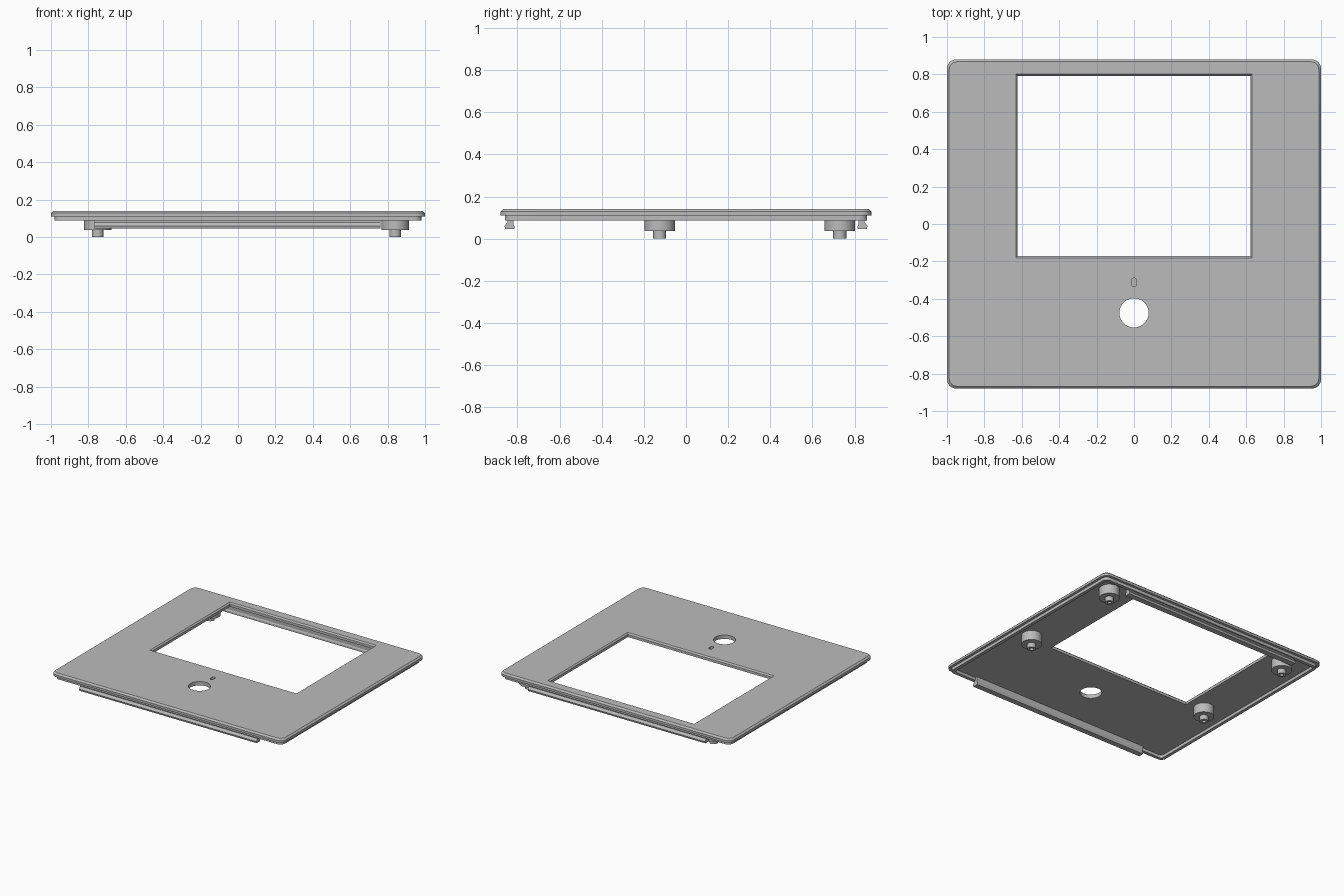
import bpy, bmesh, math

cube = bpy.data.objects.get("Cube")
if cube:
    bpy.data.objects.remove(cube, do_unlink=True)

grey = bpy.data.materials.new("plain grey")
grey.use_nodes = True
grey.diffuse_color = (0.5, 0.5, 0.5, 1)
grey.node_tree.nodes["Principled BSDF"].inputs["Base Color"].default_value = (0.5, 0.5, 0.5, 1)


def rounded_rect(hx, hy, r, z, cx=0, cy=0, steps=6):
    """Rounded rectangle as a closed loop of points."""
    pts = []
    for i, (sx, sy) in enumerate([(1, 1), (-1, 1), (-1, -1), (1, -1)]):
        for k in range(steps + 1):
            a = math.radians(90) * (i + k / steps)
            pts.append((cx + sx * (hx - r) + r * math.cos(a),
                        cy + sy * (hy - r) + r * math.sin(a), z))
    return pts


def rect(hx, hy, z, cx=0, cy=0):
    return [(cx + sx * hx, cy + sy * hy, z) for sx, sy in [(1, 1), (-1, 1), (-1, -1), (1, -1)]]


def circle(r, z, cx, cy, n=40):
    return [(cx + r * math.cos(math.tau * i / n), cy + r * math.sin(math.tau * i / n), z)
            for i in range(n)]


def loft(name, loops):
    """Solid skinned through matching loops and capped at both ends."""
    bm = bmesh.new()
    rows = [[bm.verts.new(p) for p in loop] for loop in loops]
    for a, b in zip(rows, rows[1:]):
        for i in range(len(a)):
            j = (i + 1) % len(a)
            bm.faces.new((a[i], a[j], b[j], b[i]))
    bm.faces.new(rows[0][::-1])
    bm.faces.new(rows[-1])
    bmesh.ops.recalc_face_normals(bm, faces=bm.faces)
    mesh = bpy.data.meshes.new(name)
    bm.to_mesh(mesh)
    bm.free()
    mesh.materials.append(grey)
    obj = bpy.data.objects.new(name, mesh)
    bpy.context.collection.objects.link(obj)
    return obj


def activate(obj):
    bpy.ops.object.select_all(action="DESELECT")
    obj.select_set(True)
    bpy.context.view_layer.objects.active = obj


def smooth(obj):
    activate(obj)
    bpy.ops.object.shade_smooth_by_angle(angle=math.radians(30))


def cut(target, cutter):
    cutter.hide_render = True
    mod = target.modifiers.new("cut", "BOOLEAN")
    mod.operation = "DIFFERENCE"
    mod.solver = "EXACT"
    mod.object = cutter
    activate(target)
    bpy.ops.object.modifier_apply(modifier=mod.name)
    bpy.data.objects.remove(cutter, do_unlink=True)


# Cover plate: recessed underside, inset lip, overhanging edge, chamfered top
section = [(0.045, 0.11), (0.045, 0.087), (0.02, 0.087), (0.02, 0.11),
           (0, 0.11), (0, 0.128), (0.012, 0.14)]
plate = loft("cover_plate", [rounded_rect(1 - d, 0.88 - d, 0.05 - d * 0.6, z) for d, z in section])

# Display window with chamfered rim, round button hole, shallow indicator slot
cut(plate, loft("window_cutter", [rect(0.622 + d, 0.482 + d, z, 0, 0.31)
                                  for d, z in [(0, 0.05), (0, 0.13), (0.01, 0.14), (0.01, 0.2)]]))
cut(plate, loft("button_cutter", [circle(0.078, z, 0, -0.475) for z in (0.05, 0.2)]))
cut(plate, loft("slot_cutter", [rounded_rect(0.013, 0.022, 0.008, z, 0, -0.312)
                                for z in (0.118, 0.2)]))
smooth(plate)

# Mounting bosses with a locating pin, bored at the end
for side, x in (("right", -0.75), ("left", 0.84)):
    for end, y in (("front", -0.125), ("back", 0.73)):
        profile = [(0.073, 0.112), (0.073, 0.037), (0.031, 0.037), (0.031, 0),
                   (0.014, 0), (0.014, 0.03)]
        smooth(loft(f"{end}_{side}_boss", [circle(r, z, x, y) for r, z in profile]))

# Snap rails along front and back, hooked outwards at the bottom
hook = [(0.818, 0.112), (0.848, 0.112), (0.848, 0.078), (0.862, 0.06),
        (0.858, 0.046), (0.815, 0.046), (0.815, 0.06), (0.82, 0.07)]
for name, s in (("front_rail", -1), ("back_rail", 1)):
    loft(name, [[(x, s * y, z) for y, z in hook] for x in (-0.768, 0.762)])
